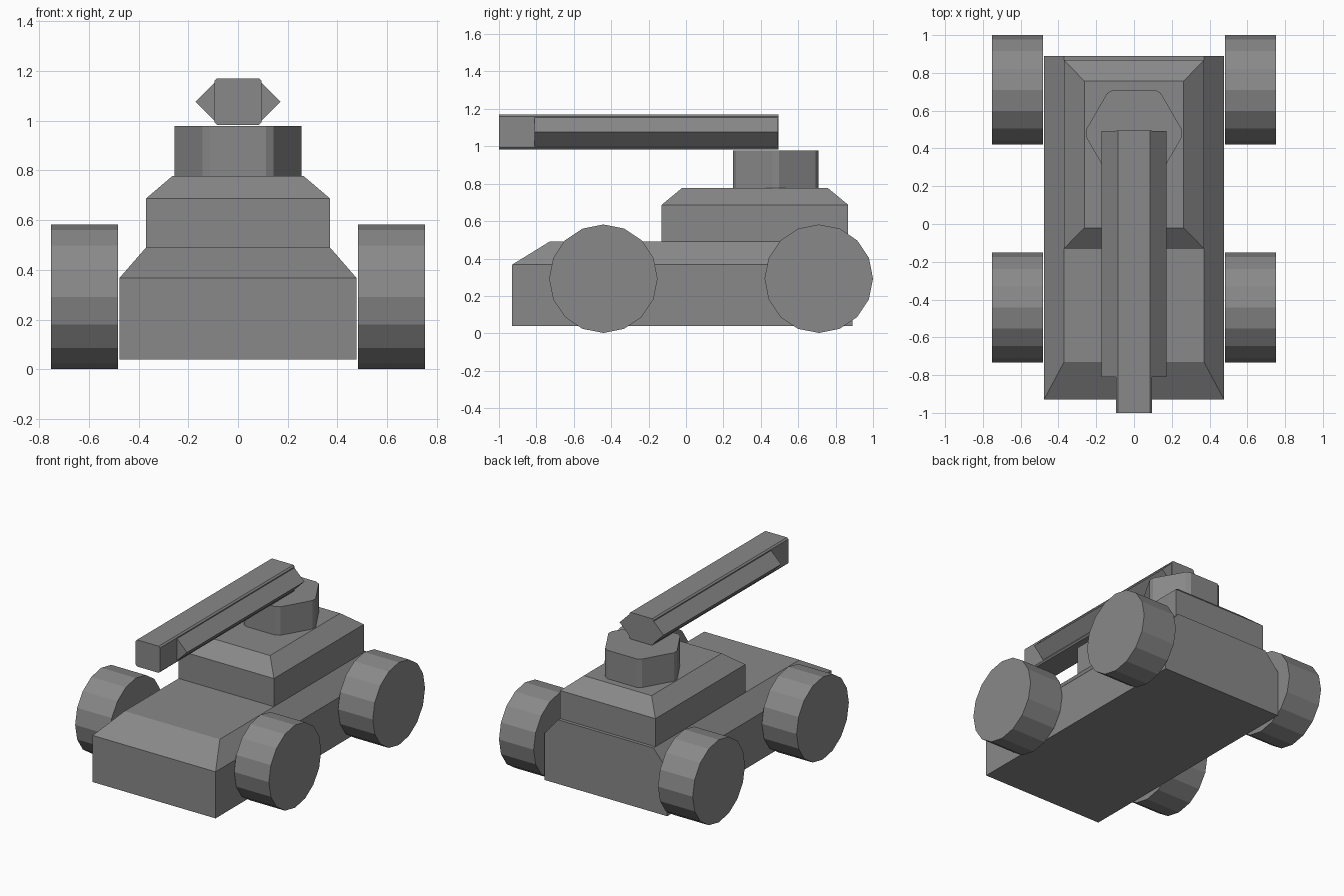
import bpy, bmesh, math

if "Cube" in bpy.data.objects:
    bpy.data.objects.remove(bpy.data.objects["Cube"])

grey = bpy.data.materials.new("plain grey")
grey.diffuse_color = (0.25, 0.25, 0.25, 1)
grey.use_nodes = True
grey.node_tree.nodes["Principled BSDF"].inputs["Base Color"].default_value = grey.diffuse_color


def loft(name, rings):
    """Closed solid through matching rings of points, capped at both ends."""
    bm = bmesh.new()
    vs = [[bm.verts.new(p) for p in r] for r in rings]
    n = len(vs[0])
    bm.faces.new(vs[0])
    bm.faces.new(vs[-1])
    for a, b in zip(vs, vs[1:]):
        for i in range(n):
            j = (i + 1) % n
            bm.faces.new((a[i], a[j], b[j], b[i]))
    bmesh.ops.recalc_face_normals(bm, faces=bm.faces)
    me = bpy.data.meshes.new(name)
    bm.to_mesh(me)
    bm.free()
    me.materials.append(grey)
    ob = bpy.data.objects.new(name, me)
    bpy.context.collection.objects.link(ob)
    return ob


def rect(hx, y0, y1, z):
    return [(-hx, y0, z), (hx, y0, z), (hx, y1, z), (-hx, y1, z)]


def bevel(ob, width, keep):
    """Bevel only the edges whose direction runs along the given axis."""
    bm = bmesh.new()
    bm.from_mesh(ob.data)
    edges = [e for e in bm.edges
             if abs((e.verts[0].co - e.verts[1].co).normalized()[keep]) > 0.99]
    bmesh.ops.bevel(bm, geom=edges, offset=width, segments=1, affect='EDGES')
    bm.to_mesh(ob.data)
    bm.free()


# Hull with sloped nose and sides, flat back
loft("hull", [rect(0.477, -0.93, 0.89, 0.04),
              rect(0.477, -0.93, 0.89, 0.367),
              rect(0.37, -0.73, 0.89, 0.49)])

# Upper deck with a chamfered roof
loft("upper_deck", [rect(0.37, -0.13, 0.867, 0.485),
                    rect(0.37, -0.13, 0.867, 0.687),
                    rect(0.263, -0.02, 0.757, 0.778)])

# Hexagonal turret with softened corners
hexagon = [(0.265 * math.cos(k * math.pi / 3), 0.48 + 0.265 * math.sin(k * math.pi / 3))
           for k in range(6)]
turret = loft("turret", [[(x, y, z) for x, y in hexagon] for z in (0.775, 0.978)])
bevel(turret, 0.02, 2)

# Launcher beam
beam = loft("launcher_beam", [rect(0.094, -1.0, 0.495, 0.983),
                              rect(0.094, -1.0, 0.495, 1.17)])
bevel(beam, 0.01, 1)

# Pointed side rails of the launcher
for side, label in ((-1, "left"), (1, "right")):
    tri = [(0.08, 0.985), (0.171, 1.076), (0.08, 1.167)]
    loft(label + "_launcher_rail",
         [[(side * x, y, z) for x, z in tri] for y in (-0.81, 0.492)])

# Four wheels, sixteen sides each
for side, s_name in ((-1, "left"), (1, "right")):
    for y, y_name in ((-0.442, "front"), (0.71, "rear")):
        circle = [(y + 0.29 * math.cos(k * math.pi / 8), 0.29 + 0.29 * math.sin(k * math.pi / 8))
                  for k in range(16)]
        circle = [(a, b + 0.002) for a, b in circle]
        loft(f"{y_name}_{s_name}_wheel",
             [[(side * x, a, b) for a, b in circle] for x in (0.483, 0.752)])
